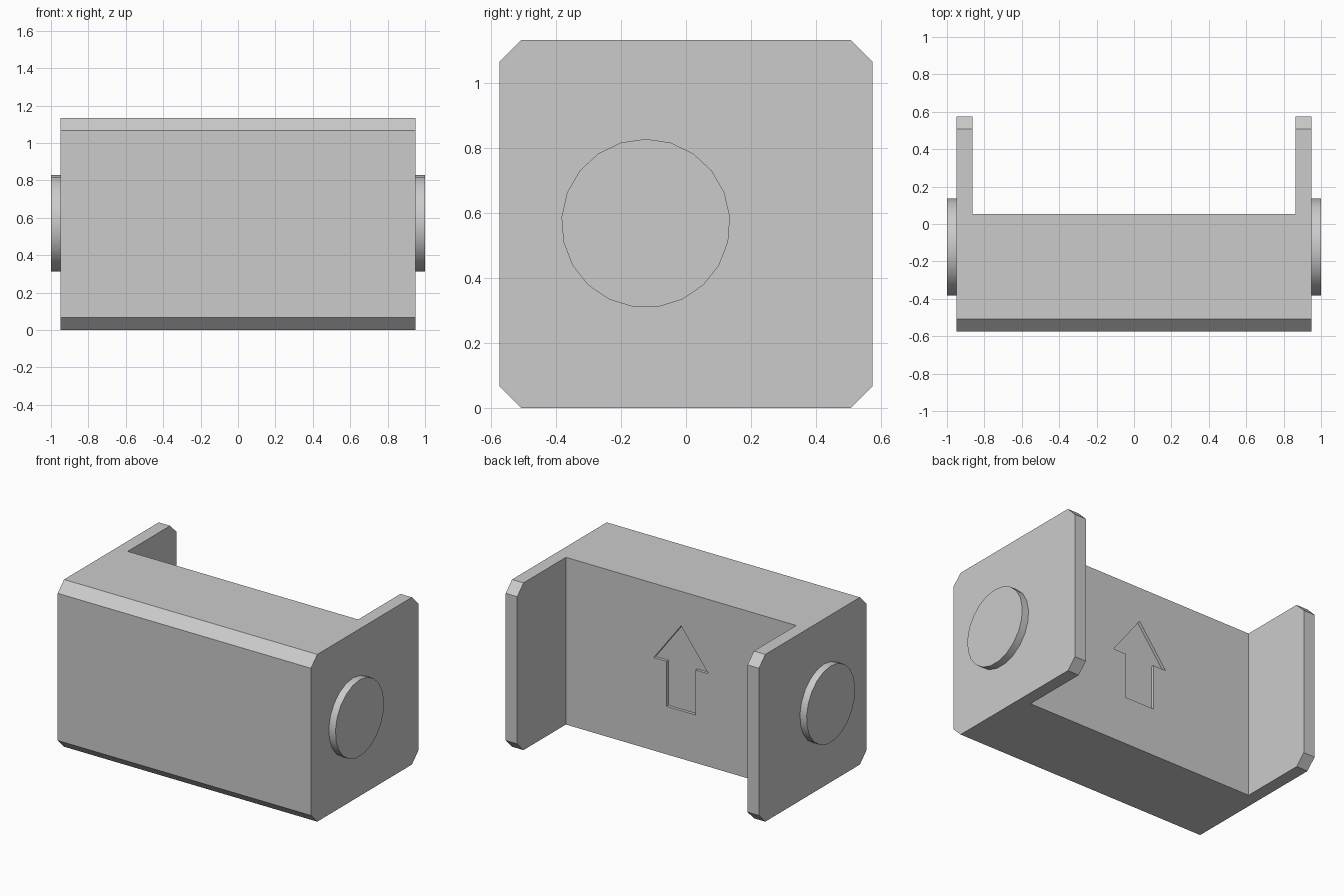
import bpy
import bmesh
import math
from mathutils import Vector

cube = bpy.data.objects.get("Cube")
if cube:
    bpy.data.objects.remove(cube, do_unlink=True)

HALF_X, HALF_Y, HEIGHT = 0.95, 0.575, 1.134
CHAMFER = 0.068
WALL_Y, INNER_X = 0.053, 0.864

grey = bpy.data.materials.new("plain grey")
grey.use_nodes = True
grey.diffuse_color = (0.6, 0.6, 0.6, 1)
grey.node_tree.nodes["Principled BSDF"].inputs["Base Color"].default_value = (0.6, 0.6, 0.6, 1)


def prism(name, outline, offset):
    """Extrude a closed outline of 3D points along an offset."""
    bm = bmesh.new()
    face = bm.faces.new([bm.verts.new(p) for p in outline])
    extruded = bmesh.ops.extrude_face_region(bm, geom=[face], use_keep_orig=True)
    verts = [g for g in extruded["geom"] if isinstance(g, bmesh.types.BMVert)]
    bmesh.ops.translate(bm, verts=verts, vec=Vector(offset))
    bmesh.ops.recalc_face_normals(bm, faces=bm.faces)
    mesh = bpy.data.meshes.new(name)
    bm.to_mesh(mesh)
    bm.free()
    mesh.materials.append(grey)
    obj = bpy.data.objects.new(name, mesh)
    bpy.context.collection.objects.link(obj)
    return obj


def cut(target, cutter):
    """Subtract a hidden cutter from the target."""
    mod = target.modifiers.new(cutter.name, 'BOOLEAN')
    mod.operation = 'DIFFERENCE'
    mod.solver = 'EXACT'
    mod.object = cutter
    bpy.context.view_layer.objects.active = target
    bpy.ops.object.modifier_apply(modifier=mod.name)
    bpy.data.objects.remove(cutter, do_unlink=True)


# Housing: chamfered section running the full width
y, c, h = HALF_Y, CHAMFER, HEIGHT
section = [(c - y, 0), (y - c, 0), (y, c), (y, h - c),
           (y - c, h), (c - y, h), (-y, h - c), (-y, c)]
housing = prism("housing", [(-HALF_X, a, b) for a, b in section], (2 * HALF_X, 0, 0))

# Open back between the two side cheeks
opening = [(-INNER_X, WALL_Y, -1), (INNER_X, WALL_Y, -1),
           (INNER_X, WALL_Y, 2), (-INNER_X, WALL_Y, 2)]
cut(housing, prism("back_opening", opening, (0, 1, 0)))

# Shallow upward arrow sunk into the back wall
half_arrow = [(0.11, 0.325), (0.11, 0.63), (0.205, 0.63)]
arrow = half_arrow + [(0, 0.9)] + [(-a, b) for a, b in reversed(half_arrow)]
cut(housing, prism("arrow_recess", [(a, WALL_Y - 0.02, b) for a, b in arrow], (0, 0.1, 0)))

# Round bosses on the outer sides
SIDES, RADIUS = 21, 0.26
for name, side in (("left_boss", 1), ("right_boss", -1)):
    ring = []
    for i in range(SIDES):
        t = math.tau * i / SIDES
        ring.append((side * (HALF_X - 0.01), -0.124 + RADIUS * math.sin(t),
                     0.569 + RADIUS * math.cos(t)))
    boss = prism(name, ring, (side * 0.06, 0, 0))
    bpy.ops.object.select_all(action='DESELECT')
    boss.select_set(True)
    bpy.context.view_layer.objects.active = boss
    bpy.ops.object.shade_smooth_by_angle(angle=math.radians(30))
